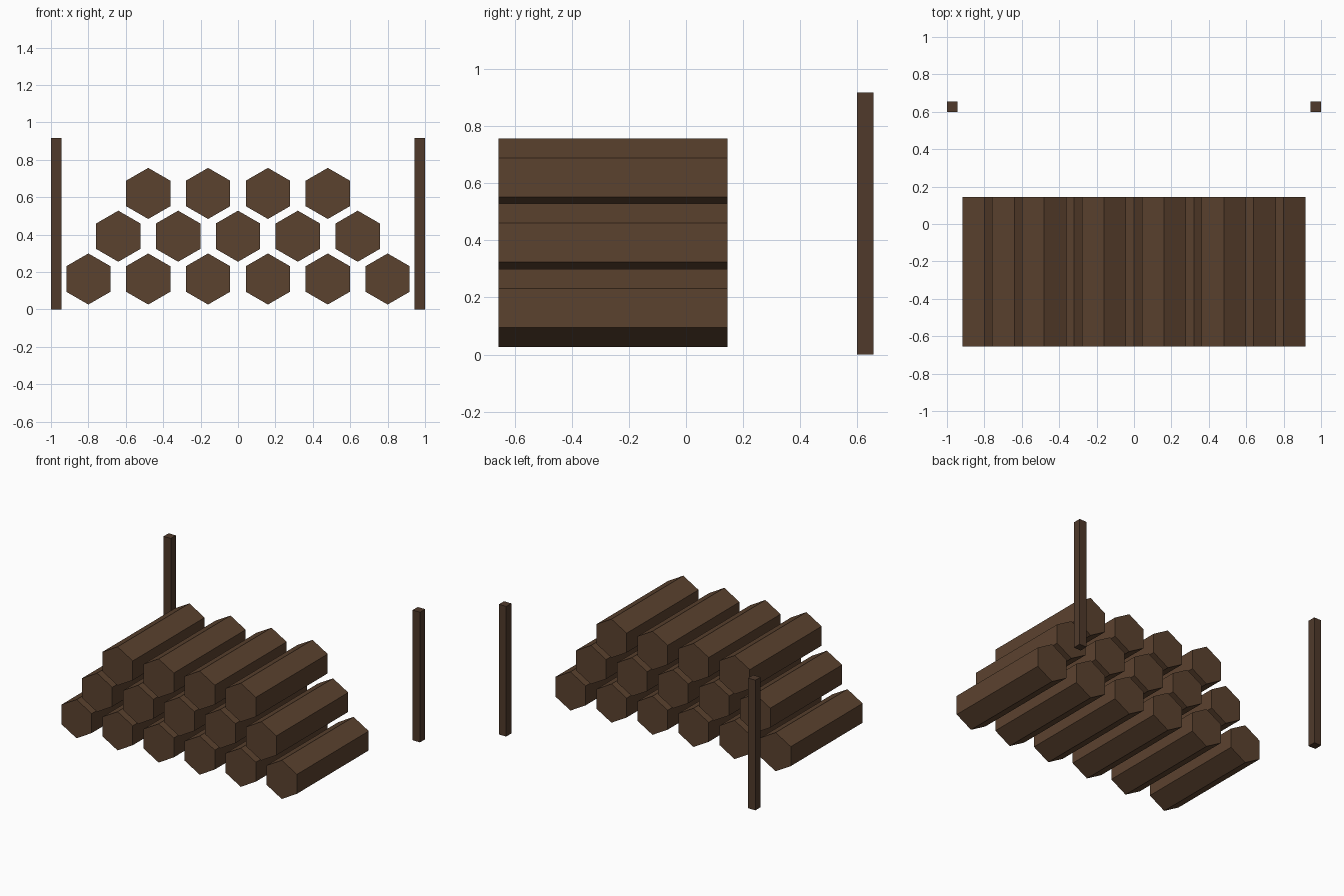
import bpy
from math import radians

if "Cube" in bpy.data.objects:
    bpy.data.objects.remove(bpy.data.objects["Cube"])


def material(name, rgb):
    m = bpy.data.materials.new(name)
    m.diffuse_color = (*rgb, 1)
    m.use_nodes = True
    m.node_tree.nodes["Principled BSDF"].inputs["Base Color"].default_value = m.diffuse_color
    return m


wood = material("log_wood", (0.105, 0.054, 0.028))
dark_wood = material("post_wood", (0.08, 0.042, 0.024))

# Hexagonal logs lying along y, stacked in three staggered rows
RADIUS, LENGTH, MID_Y = 0.1365, 0.80, -0.2555
SPACING, ROW_RISE, FIRST_Z = 0.32, 0.2287, 0.163


def log(name, x, z):
    bpy.ops.mesh.primitive_cylinder_add(
        vertices=6, radius=RADIUS, depth=LENGTH,
        location=(x, MID_Y, z), rotation=(radians(90), 0, 0))
    ob = bpy.context.object
    ob.name = name
    ob.data.materials.append(wood)


for row, count in enumerate((6, 5, 4)):
    for i in range(count):
        log(f"log_row{row + 1}_{i + 1}",
            (i - (count - 1) / 2) * SPACING, FIRST_Z + row * ROW_RISE)

# Two square upright posts at the back corners
W, H = 0.057, 0.917
for side, sx in (("left", -1), ("right", 1)):
    bpy.ops.mesh.primitive_cube_add(
        size=1, location=(sx * (1 - W / 2), 0.6555 - W / 2, H / 2))
    post = bpy.context.object
    post.name = f"{side}_post"
    post.scale = (W, W, H)
    bpy.ops.object.transform_apply(location=False, rotation=False, scale=True)
    post.data.materials.append(dark_wood)
